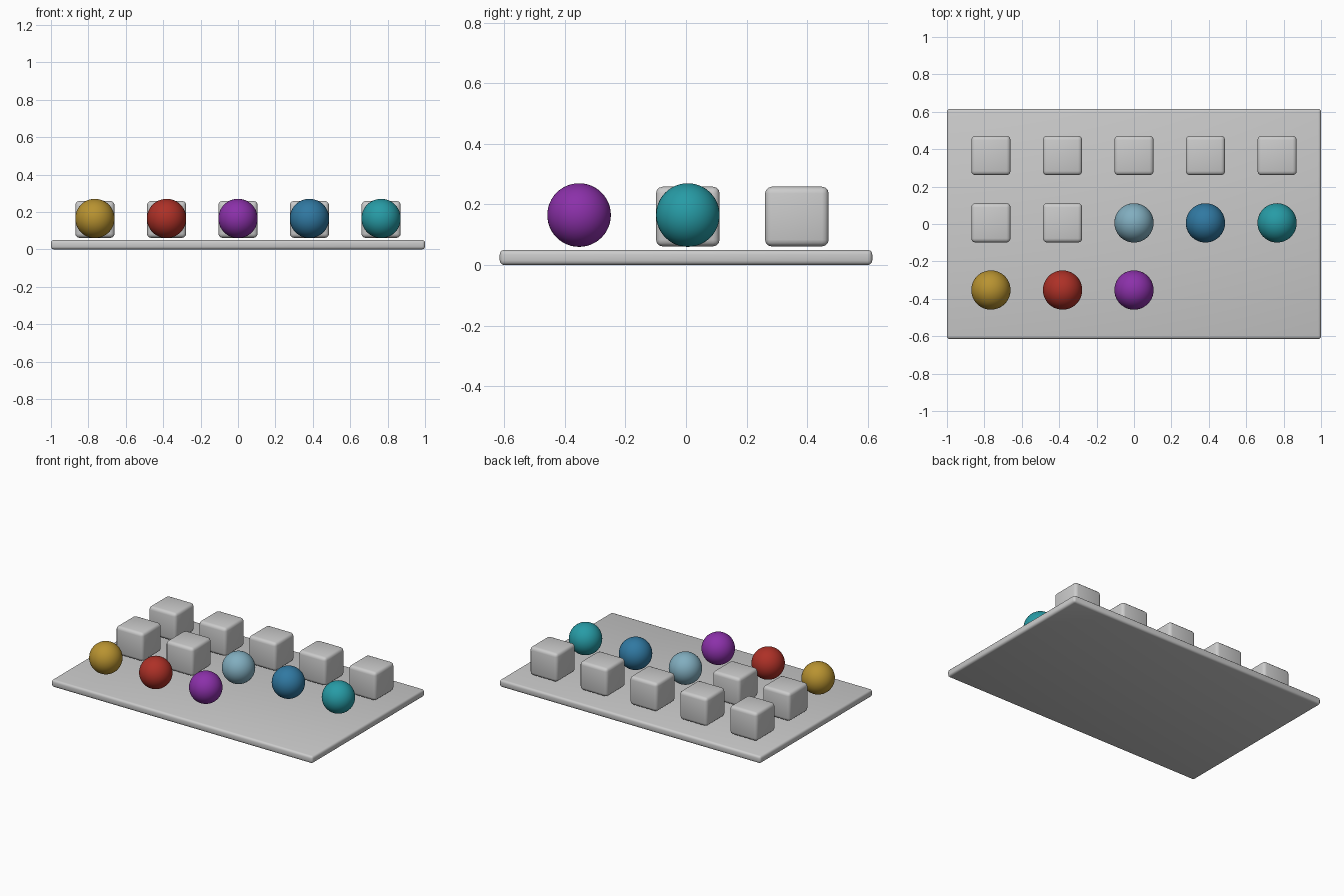
import bpy, math

if "Cube" in bpy.data.objects:
    bpy.data.objects.remove(bpy.data.objects["Cube"])

COLS = [-0.765, -0.382, 0.0, 0.382, 0.765]
BACK, MIDDLE, FRONT = 0.366, 0.006, -0.353


def smooth(obj, angle=40):
    bpy.ops.object.select_all(action='DESELECT')
    obj.select_set(True)
    bpy.context.view_layer.objects.active = obj
    bpy.ops.object.shade_smooth_by_angle(angle=math.radians(angle))


def rounded_box(name, loc, size, radius, segments=3):
    bpy.ops.mesh.primitive_cube_add(size=1, location=loc)
    obj = bpy.context.object
    obj.name = name
    obj.scale = size
    bpy.ops.object.transform_apply(location=False, rotation=False, scale=True)
    bev = obj.modifiers.new("rounded_edges", 'BEVEL')
    bev.width, bev.segments = radius, segments
    bpy.ops.object.modifier_apply(modifier=bev.name)
    smooth(obj)
    return obj


def ball(name, loc, color):
    bpy.ops.mesh.primitive_uv_sphere_add(segments=48, ring_count=24, radius=0.105, location=loc)
    obj = bpy.context.object
    obj.name = name
    smooth(obj, 60)
    mat = bpy.data.materials.new(name + "_paint")
    mat.diffuse_color = (*color, 1)
    mat.use_nodes = True
    mat.node_tree.nodes["Principled BSDF"].inputs["Base Color"].default_value = mat.diffuse_color
    obj.data.materials.append(mat)


# base tray
rounded_box("base_plate", (0, 0, 0.025), (2.0, 1.23, 0.05), 0.015)

# cubes: full back row, left two of the middle row
cells = [(x, BACK) for x in COLS] + [(x, MIDDLE) for x in COLS[:2]]
for i, (x, y) in enumerate(cells):
    rounded_box(f"block_{i + 1}", (x, y, 0.16), (0.21, 0.21, 0.197), 0.022)

# coloured balls: right of the middle row, left of the front row
balls = [
    ("pale_blue_ball", COLS[2], MIDDLE, (0.22, 0.42, 0.52)),
    ("blue_ball", COLS[3], MIDDLE, (0.03, 0.19, 0.36)),
    ("teal_ball", COLS[4], MIDDLE, (0.02, 0.33, 0.38)),
    ("gold_ball", COLS[0], FRONT, (0.48, 0.29, 0.03)),
    ("red_ball", COLS[1], FRONT, (0.42, 0.03, 0.02)),
    ("purple_ball", COLS[2], FRONT, (0.26, 0.03, 0.40)),
]
for name, x, y, color in balls:
    ball(name, (x, y, 0.165), color)
